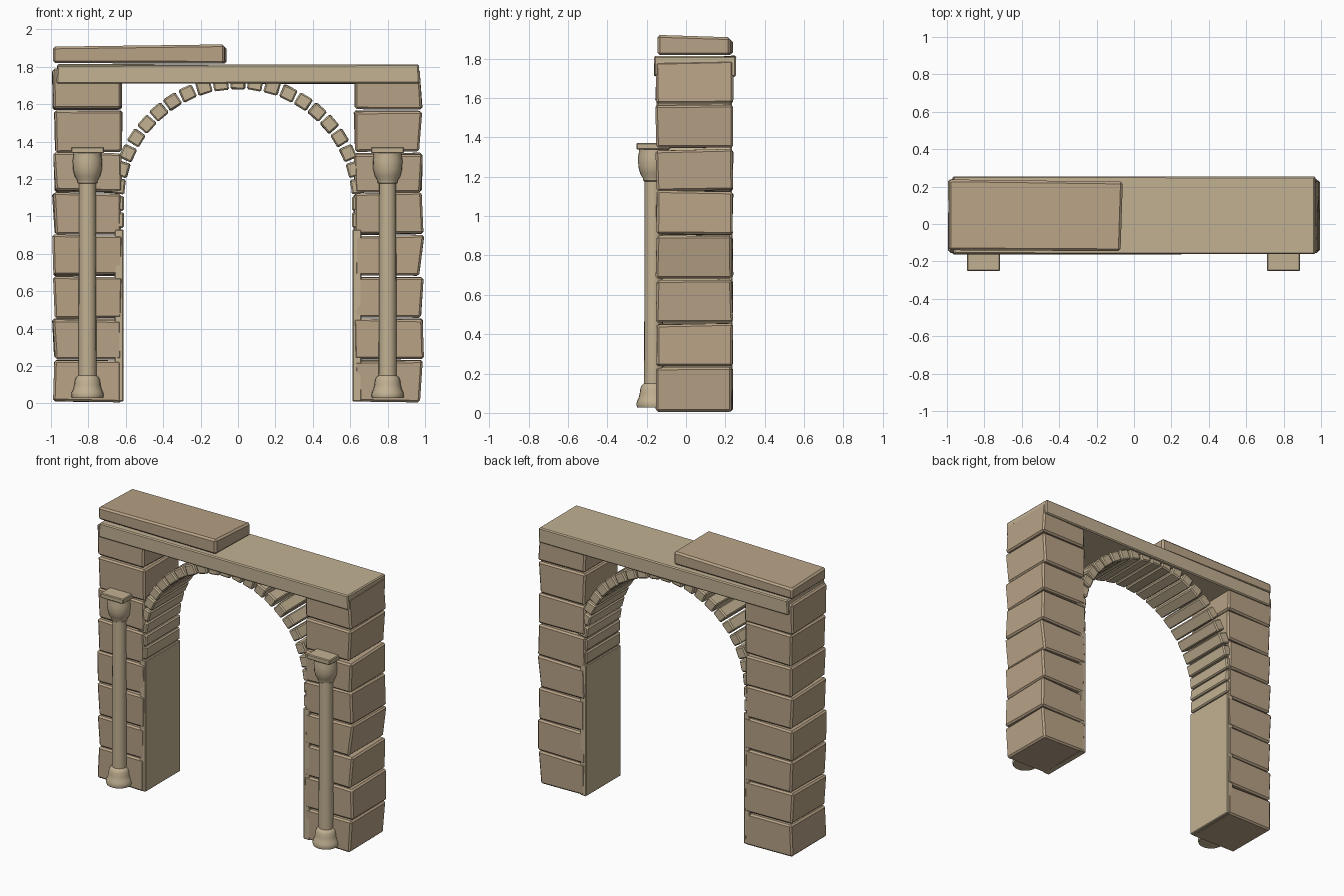
import bpy, bmesh, math, random
from mathutils import Matrix, Vector

if "Cube" in bpy.data.objects:
    bpy.data.objects.remove(bpy.data.objects["Cube"])

random.seed(4)

def material(name, rgb):
    m = bpy.data.materials.new(name)
    m.diffuse_color = (*rgb, 1)
    m.use_nodes = True
    m.node_tree.nodes["Principled BSDF"].inputs["Base Color"].default_value = m.diffuse_color
    return m

ROUGH = material("rough_stone", (0.48, 0.365, 0.24))
DRESSED = material("dressed_stone", (0.54, 0.44, 0.29))

def finish(bm, name, mat):
    bmesh.ops.recalc_face_normals(bm, faces=bm.faces)
    me = bpy.data.meshes.new(name)
    bm.to_mesh(me)
    bm.free()
    ob = bpy.data.objects.new(name, me)
    bpy.context.collection.objects.link(ob)
    me.materials.append(mat)
    return ob

def block(name, x, y, z, mat, bevel=0.01, jitter=0.0, shape=None, matrix=None):
    """Bevelled box from (min, max) ranges; shape() may bend each corner."""
    bm = bmesh.new()
    bmesh.ops.create_cube(bm, size=1)
    for v in bm.verts:
        i, j, k = (int(c > 0) for c in v.co)
        p = Vector((x[i], y[j], z[k]))
        if shape:
            p = shape(p, i, j, k)
        v.co = p + Vector([random.uniform(-jitter, jitter) for _ in range(3)])
    if matrix:
        bm.transform(matrix)
    ob = finish(bm, name, mat)
    b = ob.modifiers.new("Bevel", 'BEVEL')
    b.width, b.segments = bevel, 1
    return ob

# Pillar blocks: joints in z, then outer x at the bottom and top of each block
joints = [0.006, 0.233, 0.456, 0.682, 0.902, 1.13, 1.342, 1.567, 1.792]
outer = {
    -1: [(.985, .985), (.98, .99), (.98, .985), (.985, .99),
         (.98, .99), (.98, .99), (.98, .985), (.987, .994)],
    1: [(.972, .985), (.99, .984), (.98, .988), (.972, .992),
        (.988, .98), (.98, .984), (.97, .984), (.984, .974)],
}
for side, label in ((-1, "left"), (1, "right")):
    for n, (lo, hi) in enumerate(outer[side]):
        tilt = random.uniform(-0.006, 0.008)
        def bend(p, i, j, k):
            if i:
                p.x = (lo, hi)[k]
            p.x *= side
            if not (n == 0 and k == 0):
                p.z += tilt * (0.5 - j)
            return p
        block(f"{label}_pillar_block_{n + 1}", (0.622, 0.98), (-0.152, 0.236),
              (joints[n] + 0.003, joints[n + 1] - 0.005), ROUGH,
              0.011, 0.005, bend)

    # Smooth jamb panel and upright stones under the arch
    xs = sorted((side * 0.612, side * 0.66))
    block(f"{label}_jamb_panel", xs, (-0.15, 0.235), (0.01, 0.93), DRESSED, 0.005)
    block(f"{label}_springer_stone", sorted((side * 0.61, side * 0.68)),
          (-0.148, 0.233), (0.938, 1.022), DRESSED, 0.008)

# Arch stones on a half circle
STEP, SPRING, R_IN, R_OUT = 180 / 22, 1.07, 0.61, 0.683
for n in range(23):
    a = math.radians((n - 11) * STEP)
    m = Matrix.Translation((0, 0, SPRING)) @ Matrix.Rotation(a, 4, 'Y')
    block(f"arch_stone_{n + 1}", (-0.039, 0.039), (-0.148, 0.233),
          (R_IN, R_OUT), DRESSED, 0.008, 0.002, matrix=m)

# Lintel beam across both pillars
block("lintel", (-0.968, 0.968), (-0.163, 0.255), (1.71, 1.812), DRESSED, 0.007, 0.003)

# Half-length slab resting on the lintel, slightly crooked
def slab_bend(p, i, j, k):
    p.z += (0.012 if k else -0.003) * i - 0.012 * j * k
    p.y += -0.012 * i * j + 0.005 * (1 - i) * (1 - j)
    p.x += 0.012 * i * j
    return p
block("top_slab", (-0.99, -0.072), (-0.145, 0.238), (1.82, 1.908), ROUGH, 0.012, 0, slab_bend)

# Columns: turned profile (radius, z) with a square abacus
profile = [(0, .028), (.083, .028), (.087, .04), (.084, .06), (.076, .075),
           (.07, .10), (.067, .125), (.06, .14), (.048, .15), (.045, 1.175),
           (.053, 1.18), (.054, 1.192), (.068, 1.215), (.077, 1.25),
           (.079, 1.30), (.075, 1.32), (.075, 1.342), (0, 1.342)]
SIDES = 20
for cx, label in ((-0.805, "left"), (0.80, "right")):
    bm = bmesh.new()
    vs = [bm.verts.new((r, 0, z)) for r, z in profile]
    es = [bm.edges.new(e) for e in zip(vs, vs[1:])]
    bmesh.ops.spin(bm, geom=vs + es, axis=(0, 0, 1), cent=(0, 0, 0),
                   angle=2 * math.pi, steps=SIDES)
    bmesh.ops.remove_doubles(bm, verts=bm.verts, dist=1e-4)
    bm.transform(Matrix.Translation((cx, -0.165, 0)))
    col = finish(bm, f"{label}_column", DRESSED)
    bpy.context.view_layer.objects.active = col
    col.select_set(True)
    bpy.ops.object.shade_smooth_by_angle(angle=math.radians(30))
    col.select_set(False)
    block(f"{label}_abacus", (cx - 0.088, cx + 0.088), (-0.252, -0.08),
          (1.338, 1.372), DRESSED, 0.005)
